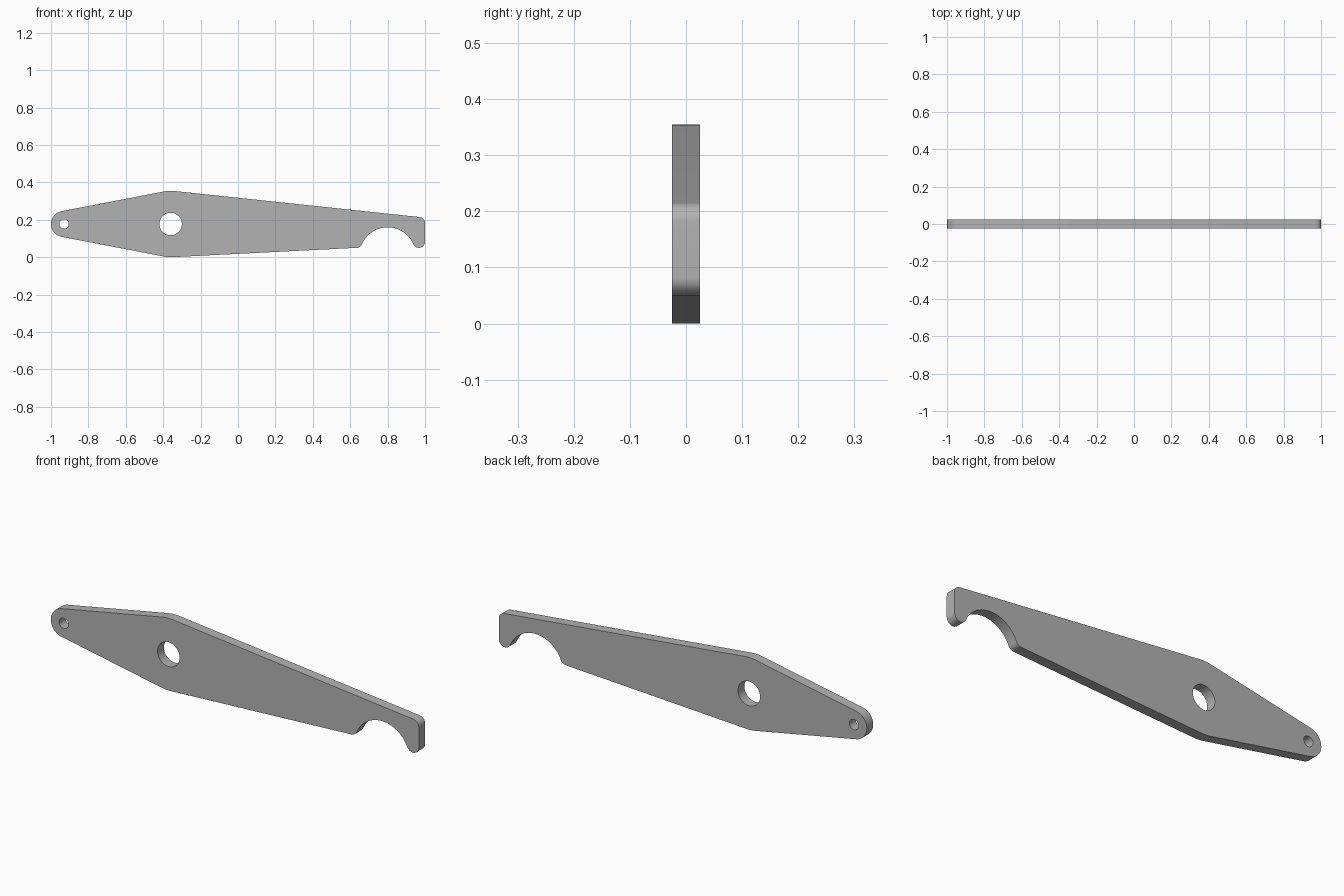
import bpy, bmesh, math
from mathutils import Vector

if "Cube" in bpy.data.objects:
    bpy.data.objects.remove(bpy.data.objects["Cube"])

HALF = 0.025  # half of the plate thickness

# Outline as a chain of circles (x, z, radius) joined by tangents; negative radius = notch
NOTCH = 0.149
CHAIN = [
    (-0.93, 0.1775, 0.07),            # small pivot end
    (-0.36, 0.1775, 0.1775),          # wide middle, lower side
    (0.633, 0.083, 0.033),            # lip before the notch
    (0.80, 0.16 - NOTCH, -NOTCH),     # round notch
    (0.967, 0.083, 0.033),            # hook tip
    (0.967, 0.182, 0.033),            # upper end corner
    (-0.36, 0.1775, 0.1775),          # wide middle, upper side
]


def tangent_angle(a, b):
    dx, dz = b[0] - a[0], b[1] - a[1]
    ratio = (a[2] - b[2]) / math.hypot(dx, dz)
    return math.atan2(dz, dx) - math.acos(max(-1, min(1, ratio)))


def outline(chain):
    pts, n = [], len(chain)
    for i, (x, z, r) in enumerate(chain):
        start = tangent_angle(chain[i - 1], chain[i])
        end = tangent_angle(chain[i], chain[(i + 1) % n])
        sweep = (end - start) % math.tau if r > 0 else -((start - end) % math.tau)
        steps = max(3, math.ceil(abs(sweep) / math.radians(6)))
        for k in range(steps + 1):
            t = start + sweep * k / steps
            p = Vector((x + r * math.cos(t), -HALF, z + r * math.sin(t)))
            if not pts or (p - pts[-1]).length > 0.001:
                pts.append(p)
    return pts


def circle(x, z, r, n=48):
    return [Vector((x + r * math.cos(math.tau * k / n), -HALF,
                    z + r * math.sin(math.tau * k / n))) for k in range(n)]


# Flat profile with two pivot holes, then extruded to a plate
bm = bmesh.new()
for loop in (outline(CHAIN), circle(-0.36, 0.1775, 0.06), circle(-0.93, 0.1775, 0.025)):
    vs = [bm.verts.new(p) for p in loop]
    for a, b in zip(vs, vs[1:] + vs[:1]):
        bm.edges.new((a, b))
bmesh.ops.triangle_fill(bm, edges=bm.edges[:], use_beauty=True, normal=(0, -1, 0))
ext = bmesh.ops.extrude_face_region(bm, geom=bm.faces[:], use_keep_orig=True)
bmesh.ops.translate(bm, vec=(0, 2 * HALF, 0),
                    verts=[g for g in ext["geom"] if isinstance(g, bmesh.types.BMVert)])
bmesh.ops.recalc_face_normals(bm, faces=bm.faces[:])

mesh = bpy.data.meshes.new("lever_plate")
bm.to_mesh(mesh)
bm.free()
lever = bpy.data.objects.new("lever_plate", mesh)
bpy.context.collection.objects.link(lever)

# Plain grey metal
grey = bpy.data.materials.new("grey_metal")
grey.diffuse_color = (0.45, 0.45, 0.45, 1)
grey.use_nodes = True
grey.node_tree.nodes["Principled BSDF"].inputs["Base Color"].default_value = grey.diffuse_color
mesh.materials.append(grey)

# Smooth rounded edges, sharp plate rims
bpy.context.view_layer.objects.active = lever
lever.select_set(True)
bpy.ops.object.shade_smooth_by_angle(angle=math.radians(30))
